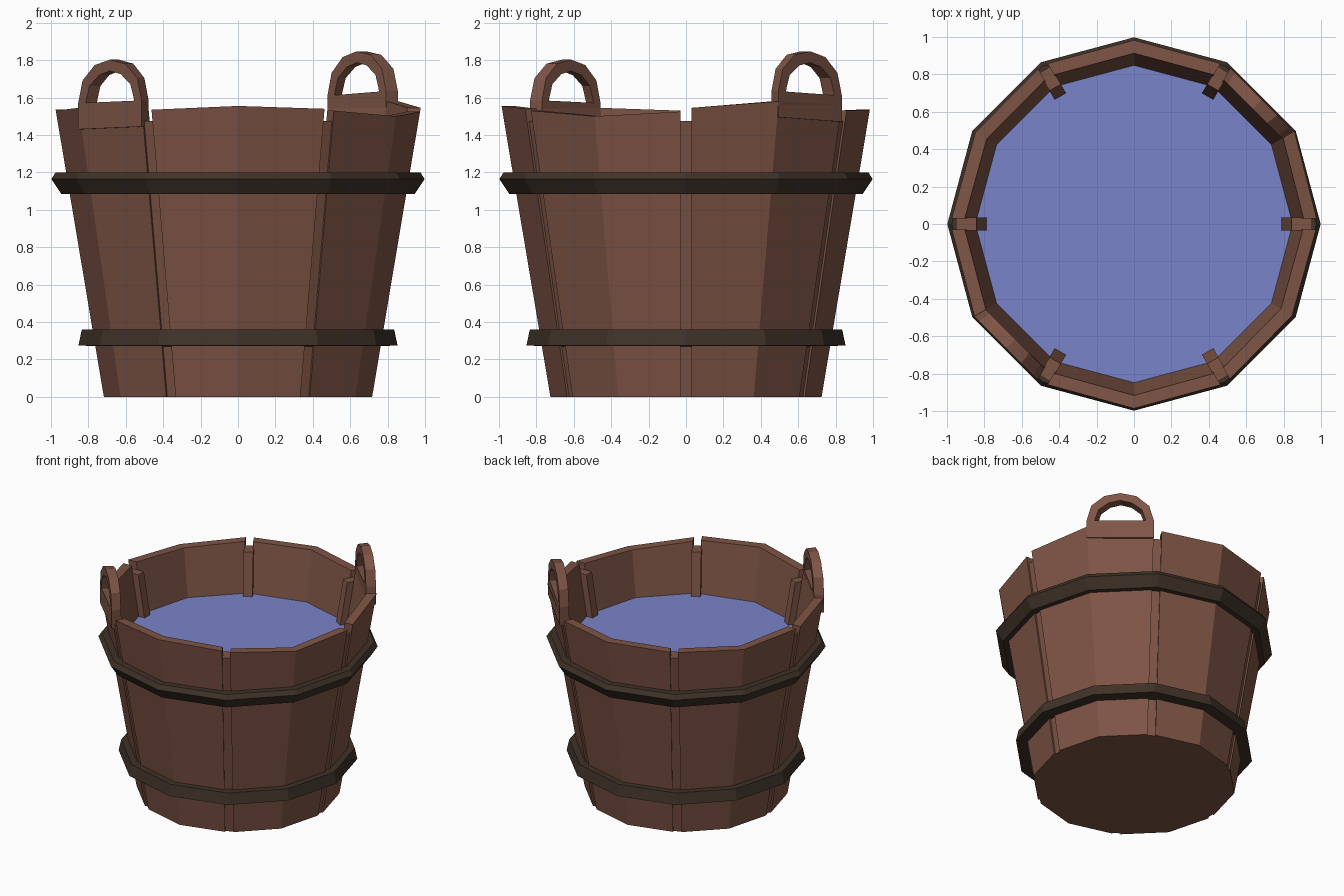
import bpy, bmesh
from math import cos, sin, radians
from mathutils import Vector

if "Cube" in bpy.data.objects:
    bpy.data.objects.remove(bpy.data.objects["Cube"])


def material(name, rgb):
    m = bpy.data.materials.new(name)
    m.diffuse_color = (*rgb, 1)
    m.use_nodes = True
    m.node_tree.nodes["Principled BSDF"].inputs["Base Color"].default_value = m.diffuse_color
    return m


WOOD = material("wood", (0.21, 0.09, 0.06))
IRON = material("dark_hoop", (0.05, 0.032, 0.021))
WATER = material("water", (0.19, 0.23, 0.58))
WALL, GAP = 0.07, 0.03


def radius(z):
    return 0.725 + 0.168 * z


def polar(deg, r, z):
    return Vector((r * cos(radians(deg)), r * sin(radians(deg)), z))


def make(name, verts, faces, mat):
    me = bpy.data.meshes.new(name)
    me.from_pydata([tuple(v) for v in verts], [], faces)
    bm = bmesh.new()
    bm.from_mesh(me)
    bmesh.ops.recalc_face_normals(bm, faces=bm.faces)
    bm.to_mesh(me)
    bm.free()
    me.materials.append(mat)
    ob = bpy.data.objects.new(name, me)
    bpy.context.collection.objects.link(ob)
    return ob


def loft(name, rings, mat, closed=False):
    """Skin equal-length closed rings; cap the ends or join last to first."""
    n, m = len(rings[0]), len(rings)
    faces = []
    for i in range(m if closed else m - 1):
        a, b = i * n, ((i + 1) % m) * n
        faces += [(a + j, a + (j + 1) % n, b + (j + 1) % n, b + j) for j in range(n)]
    if not closed:
        faces += [tuple(range(n)), tuple(range((m - 1) * n, m * n))]
    return make(name, [v for r in rings for v in r], faces, mat)


def stave_edge(corner, mid, inset, z):
    """Point beside a seam, moved along the panel toward the stave middle."""
    c = polar(corner, radius(z) - inset, z)
    d = polar(mid, radius(z) - inset, z) - c
    return c + d.normalized() * GAP


# Staves: each has a bend in the middle and its own uneven top
tops = [(1.545, 1.58, 1.56), (1.53, 1.535, 1.53), (1.53, 1.515, 1.535),
        (1.53, 1.545, 1.54), (1.535, 1.555, 1.54), (1.53, 1.50, 1.525)]
for k, top in enumerate(tops):
    a = 60 * k
    rings = []
    for i in range(3):
        ring = []
        for inset, z in ((0, 0), (0, top[i]), (WALL, top[i]), (WALL, 0)):
            if i == 1:
                ring.append(polar(a + 30, radius(z) - inset, z))
            else:
                ring.append(stave_edge(a + 30 * i, a + 30, inset, z))
        rings.append(ring)
    loft(f"stave_{k + 1}", rings, WOOD)

# Recessed strips filling the seams
for k in range(6):
    a = 60 * k
    side = polar(a + 90, 0.035, 0)
    rings = []
    for z in (0, 1.475):
        out, inn = polar(a, radius(z) - 0.02, z), polar(a, radius(z) - 0.13, z)
        rings.append([out - side, out + side, inn + side, inn - side])
    loft(f"seam_strip_{k + 1}", rings, WOOD)

# Hoops: a small cross-section swept round twelve corners
hoops = {"upper_hoop": [(0.88, 1.20), (0.975, 1.20), (0.998, 1.165), (0.945, 1.085), (0.88, 1.085)],
         "lower_hoop": [(0.75, 0.36), (0.835, 0.36), (0.853, 0.275), (0.75, 0.27)]}
for name, prof in hoops.items():
    loft(name, [[polar(30 * i, r, z) for r, z in prof] for i in range(12)], IRON, True)

# Arched handles rising from half a stave, on opposite sides
outer = [(0, -0.1), (0, 0.04), (0.07, 0.16), (0.26, 0.24), (0.5, 0.265),
         (0.74, 0.24), (0.93, 0.16), (1, 0.04), (1, -0.1)]
window = [(0.12, 0.04), (0.13, 0.06), (0.18, 0.13), (0.33, 0.185), (0.5, 0.205),
          (0.67, 0.185), (0.82, 0.13), (0.87, 0.06), (0.88, 0.04)]
for name, mid, z0, z1 in (("tall_handle", 30, 1.595, 1.57), ("short_handle", 210, 1.53, 1.545)):
    def place(s, h, inset):
        p = polar(mid, radius(1.56) - inset, 0)
        q = stave_edge(mid + 30, mid, inset, 1.56)
        q.z = 0
        v = p.lerp(q, s)
        v.z = z0 + (z1 - z0) * s + h
        return v
    rings = [[place(*o, 0), place(*o, WALL + 0.003), place(*w, WALL + 0.003), place(*w, 0)]
             for o, w in zip(outer, window)]
    loft(name, rings, WOOD, True)

# Floor and water surface
loft("bucket_floor", [[polar(30 * i, radius(z) - 0.02, z) for i in range(12)] for z in (0, 0.06)], WOOD)
make("water_surface", [polar(30 * i, radius(1.15) - WALL + 0.005, 1.15) for i in range(12)],
     [tuple(range(12))], WATER)
